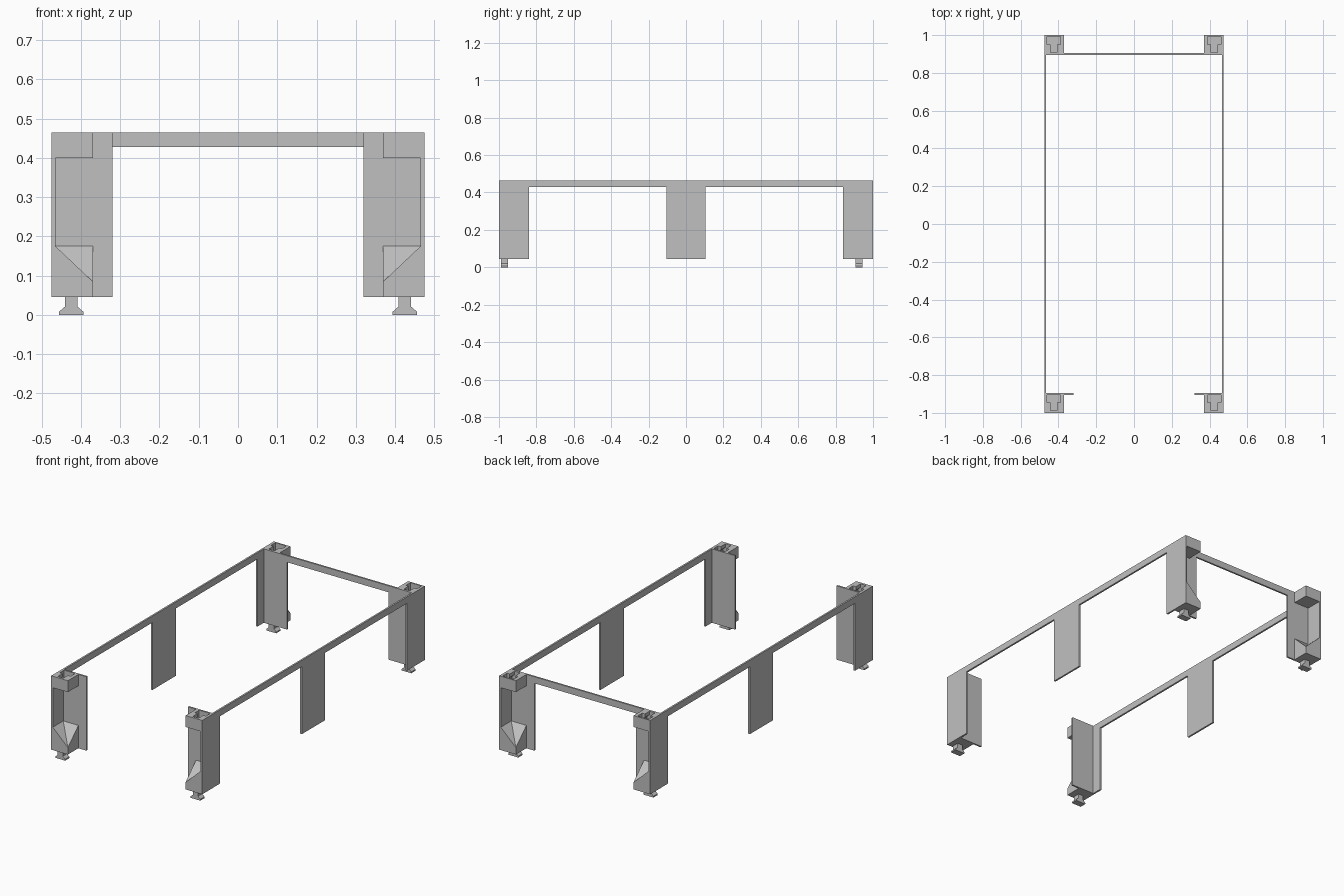
import bpy, bmesh
from mathutils import Vector

if "Cube" in bpy.data.objects:
    bpy.data.objects.remove(bpy.data.objects["Cube"])

grey = bpy.data.materials.new("plastic_grey")
grey.diffuse_color = (0.53, 0.53, 0.53, 1)
grey.use_nodes = True
grey.node_tree.nodes["Principled BSDF"].inputs["Base Color"].default_value = grey.diffuse_color

H, BASE, RAIL = 0.465, 0.045, 0.428      # top, leg bottom, rail underside
XO, XI = 0.475, 0.465                    # outer and inner face of side walls
PI, PO = 0.896, 0.906                    # end plate inner and outer |y|
XB, XP = 0.37, 0.32                      # inner edge of corner block, of plate
CX = 0.425                               # centre of slot and foot


def make(name, verts, faces):
    me = bpy.data.meshes.new(name)
    bm = bmesh.new()
    vs = [bm.verts.new(v) for v in verts]
    for f in faces:
        bm.faces.new([vs[i] for i in f])
    bmesh.ops.recalc_face_normals(bm, faces=bm.faces)
    bm.to_mesh(me)
    bm.free()
    ob = bpy.data.objects.new(name, me)
    bpy.context.collection.objects.link(ob)
    me.materials.append(grey)
    return ob


def prism(name, outline, axis, a, b):
    """Extrude a (horizontal, z) outline along x or y from a to b."""
    n = len(outline)
    place = (lambda h, z, t: (t, h, z)) if axis == 'x' else (lambda h, z, t: (h, t, z))
    verts = [place(h, z, t) for t in (a, b) for h, z in outline]
    faces = [tuple(range(n)), tuple(range(n, 2 * n))]
    faces += [(i, (i + 1) % n, n + (i + 1) % n, n + i) for i in range(n)]
    return make(name, verts, faces)


def box(name, x0, x1, y0, y1, z0, z1):
    return prism(name, [(x0, z0), (x1, z0), (x1, z1), (x0, z1)], 'y', y0, y1)


def cut(ob, cutter):
    mod = ob.modifiers.new("cut", 'BOOLEAN')
    mod.operation, mod.solver, mod.object = 'DIFFERENCE', 'EXACT', cutter
    bpy.context.view_layer.objects.active = ob
    bpy.ops.object.modifier_apply(modifier=mod.name)
    bpy.data.objects.remove(cutter)


def mirrored(half):
    """Complete an outline that is symmetric about h = 0."""
    return half + [(-h, z) for h, z in reversed(half)]


# Side walls: rail with end legs and a middle leg
side = mirrored([(0.105, BASE), (0.105, RAIL), (0.84, RAIL), (0.84, BASE),
                 (1, BASE), (1, H)])
for s, tag in ((-1, "left"), (1, "right")):
    prism(tag + "_side_wall", side, 'x', s * XI, s * XO)

# Back wall: rail with two legs; front has legs only
back = mirrored([(XP, RAIL), (XP, BASE), (XI, BASE), (XI, H)])
prism("back_wall", back, 'y', PI, PO)
for s, tag in ((-1, "left"), (1, "right")):
    box(tag + "_front_plate", s * XP, s * XI, -PO, -PI, BASE, H)

# Corners: slotted top block, sloped lower block and a flared foot
for s, xt in ((-1, "left"), (1, "right")):
    for e, yt in ((-1, "front"), (1, "back")):
        tag = yt + "_" + xt
        c = s * CX
        y0 = -0.987 if e < 0 else 0.909          # start of the narrow slot
        top = box(tag + "_top_block", s * XB, s * XI, e * PO, e, 0.40, H)
        cut(top, box("entry_cutter", c - 0.035, c + 0.035,
                     y0 + 0.042, y0 + 0.083, H - 0.045, H + 0.02))
        slot = mirrored([(0.033, H - 0.045), (0.033, H - 0.034),
                         (0.018, H - 0.02), (0.018, H + 0.02)])
        cut(top, prism("slot_cutter", [(c + h, z) for h, z in slot],
                       'y', y0, y0 + 0.05))

        # lower block: two slopes falling to the free corner
        corners = [(XI, PO), (XB, PO), (XB, 1), (XI, 1)]
        heights = [0.175, 0.175, 0.085, 0.175]
        verts = [(s * x, e * y, BASE) for x, y in corners]
        verts += [(s * x, e * y, z) for (x, y), z in zip(corners, heights)]
        make(tag + "_lower_block", verts,
             [(0, 1, 2, 3), (0, 1, 5, 4), (1, 2, 6, 5), (2, 3, 7, 6),
              (3, 0, 4, 7), (4, 5, 6), (4, 6, 7)])

        foot = mirrored([(0.031, 0), (0.031, 0.008), (0.016, 0.021), (0.016, BASE)])
        prism(tag + "_foot", [(c + h, z) for h, z in foot],
              'y', y0 - 0.003, y0 + 0.035)
